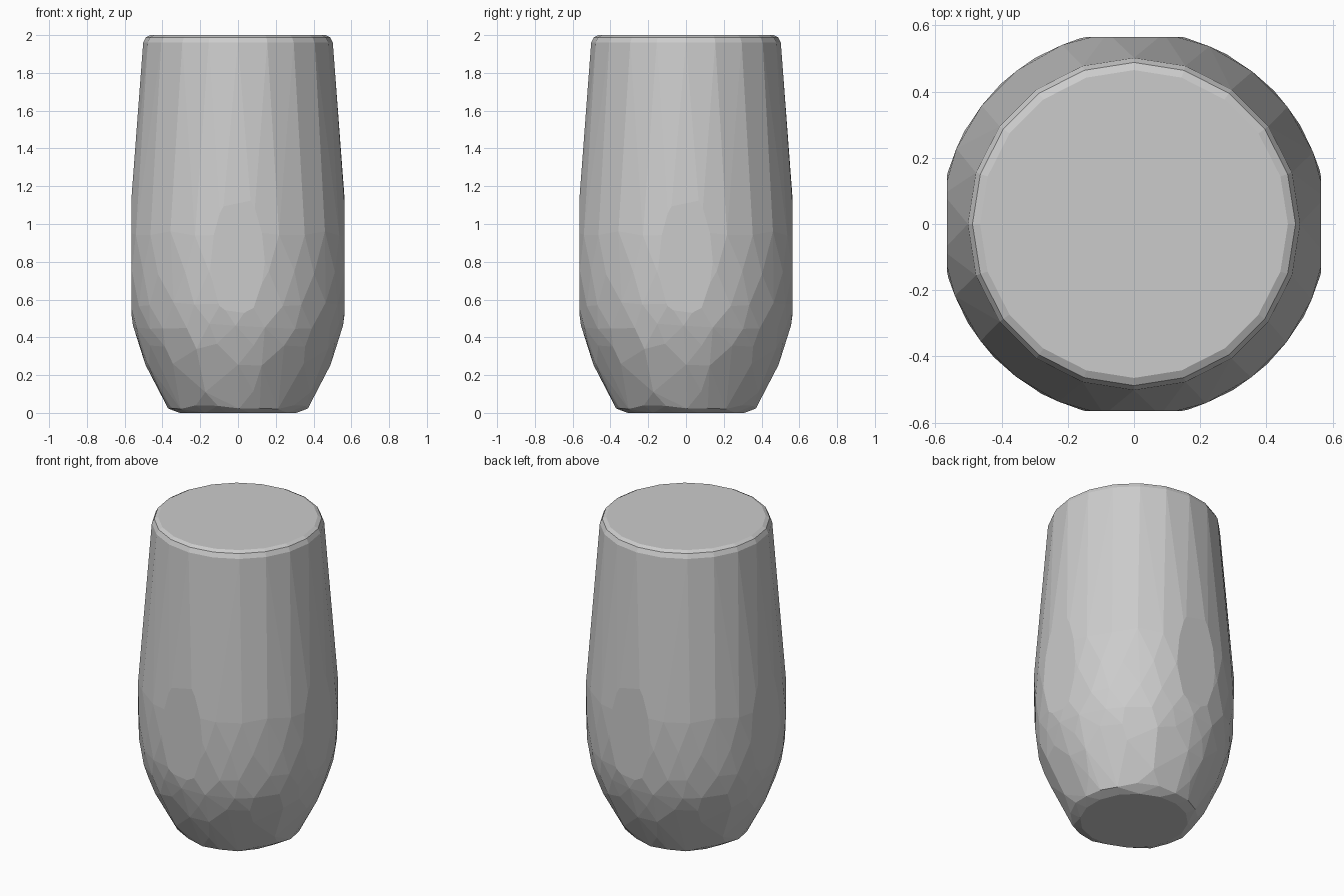
import bpy, bmesh, random
from math import sin, cos, pi, radians
from mathutils import Vector

random.seed(4)
cube = bpy.data.objects.get("Cube")
if cube:
    bpy.data.objects.remove(cube, do_unlink=True)

# Material
grey = bpy.data.materials.new("plain_grey")
grey.use_nodes = True
colour = (0.6, 0.6, 0.6, 1)
grey.diffuse_color = colour
grey.node_tree.nodes["Principled BSDF"].inputs["Base Color"].default_value = colour

# Rings from base to rim: height, radius, points per quarter, stagger, jitter
RINGS = [
    (0.0, 0.315, 4, 0.5, 0), (0.03, 0.37, 5, 0, 0.1),
    (0.13, 0.421, 5, 0.5, 0.2), (0.27, 0.49, 6, 0, 0.2),
    (0.36, 0.525, 5, 0.5, 0.2), (0.46, 0.556, 6, 0, 0.2),
    (0.58, 0.576, 6, 0.5, 0.15), (0.74, 0.584, 6, 0, 0.1),
    (0.95, 0.583, 6, 0.5, 0.1),
    (1.96, 0.502, 5, 0, 0), (1.988, 0.488, 5, 0, 0), (2.0, 0.465, 5, 0, 0),
]
FLAT = 0.565

# Tumbler: the faceted shell around the rings, repeated in four quarters
bm = bmesh.new()
for z, radius, count, stagger, jitter in RINGS:
    for i in range(count):
        angle = (i + stagger + random.uniform(-jitter, jitter)) / count * pi / 2
        height = z + random.uniform(-jitter, jitter) * 0.12
        for quarter in range(4):
            a = angle + quarter * pi / 2
            bm.verts.new((radius * cos(a), radius * sin(a), height))
hull = bmesh.ops.convex_hull(bm, input=bm.verts[:])
loose = [v for v in bm.verts if not v.link_faces]
bmesh.ops.delete(bm, geom=loose, context='VERTS')

# Shave a flat on each of the four sides
for normal in ((1, 0, 0), (-1, 0, 0), (0, 1, 0), (0, -1, 0)):
    geom = bm.verts[:] + bm.edges[:] + bm.faces[:]
    bmesh.ops.bisect_plane(bm, geom=geom, plane_co=Vector(normal) * FLAT,
                           plane_no=normal, clear_outer=True)
    bmesh.ops.holes_fill(bm, edges=[e for e in bm.edges if e.is_boundary], sides=0)

# Merge nearly level triangles into broad facets
bmesh.ops.dissolve_limit(bm, angle_limit=radians(2), verts=bm.verts[:], edges=bm.edges[:])
bmesh.ops.recalc_face_normals(bm, faces=bm.faces[:])
mesh = bpy.data.meshes.new("tumbler")
bm.to_mesh(mesh)
bm.free()
mesh.materials.append(grey)
tumbler = bpy.data.objects.new("tumbler", mesh)
bpy.context.collection.objects.link(tumbler)
